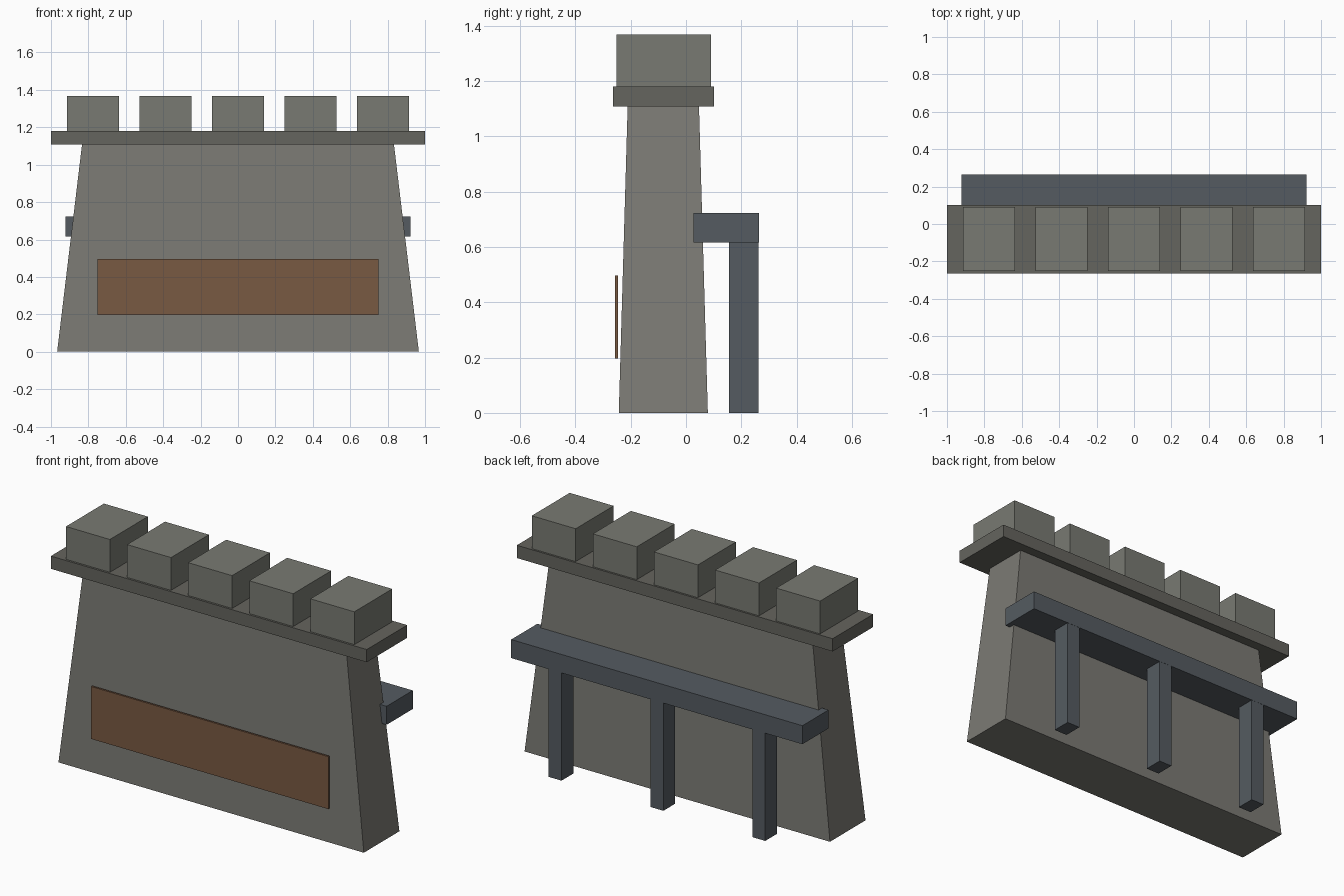
import bpy, bmesh

if "Cube" in bpy.data.objects:
    bpy.data.objects.remove(bpy.data.objects["Cube"])


def material(name, rgb):
    m = bpy.data.materials.new(name)
    m.diffuse_color = (*rgb, 1)
    m.use_nodes = True
    m.node_tree.nodes["Principled BSDF"].inputs["Base Color"].default_value = m.diffuse_color
    return m


wall_stone = material("wall_stone", (0.20, 0.195, 0.175))
block_stone = material("block_stone", (0.19, 0.195, 0.17))
ledge_stone = material("ledge_stone", (0.13, 0.128, 0.112))
wood = material("wood", (0.19, 0.10, 0.055))
slate = material("slate", (0.09, 0.105, 0.12))


def block(name, x, y, z, mat, top_x=None, top_y=None):
    """Box from (min, max) ranges; optional top ranges make it taper."""
    bm = bmesh.new()
    bmesh.ops.create_cube(bm, size=1)
    for v in bm.verts:
        i, j, k = (int(c > 0) for c in v.co)
        rx = top_x if k and top_x else x
        ry = top_y if k and top_y else y
        v.co = (rx[i], ry[j], z[k])
    mesh = bpy.data.meshes.new(name)
    bm.to_mesh(mesh)
    bm.free()
    mesh.materials.append(mat)
    ob = bpy.data.objects.new(name, mesh)
    bpy.context.collection.objects.link(ob)
    return ob


# Tapered wall and overhanging ledge
block("wall", (-0.967, 0.967), (-0.243, 0.079), (0, 1.107), wall_stone,
      top_x=(-0.834, 0.834), top_y=(-0.211, 0.047))
block("ledge", (-1, 1), (-0.264, 0.102), (1.107, 1.18), ledge_stone)

# Row of battlement blocks
for n in range(5):
    cx = (n - 2) * 0.387
    block(f"battlement_{n + 1}", (cx - 0.139, cx + 0.139), (-0.252, 0.091),
          (1.18, 1.368), block_stone)

# Front plank
block("front_plank", (-0.752, 0.752), (-0.256, -0.245), (0.197, 0.497), wood)

# Rear walkway on three posts
block("walkway", (-0.922, 0.922), (0.027, 0.264), (0.617, 0.723), slate)
for n in range(3):
    cx = (n - 1) * 0.645
    block(f"walkway_post_{n + 1}", (cx - 0.041, cx + 0.041), (0.156, 0.263),
          (0, 0.618), slate)
